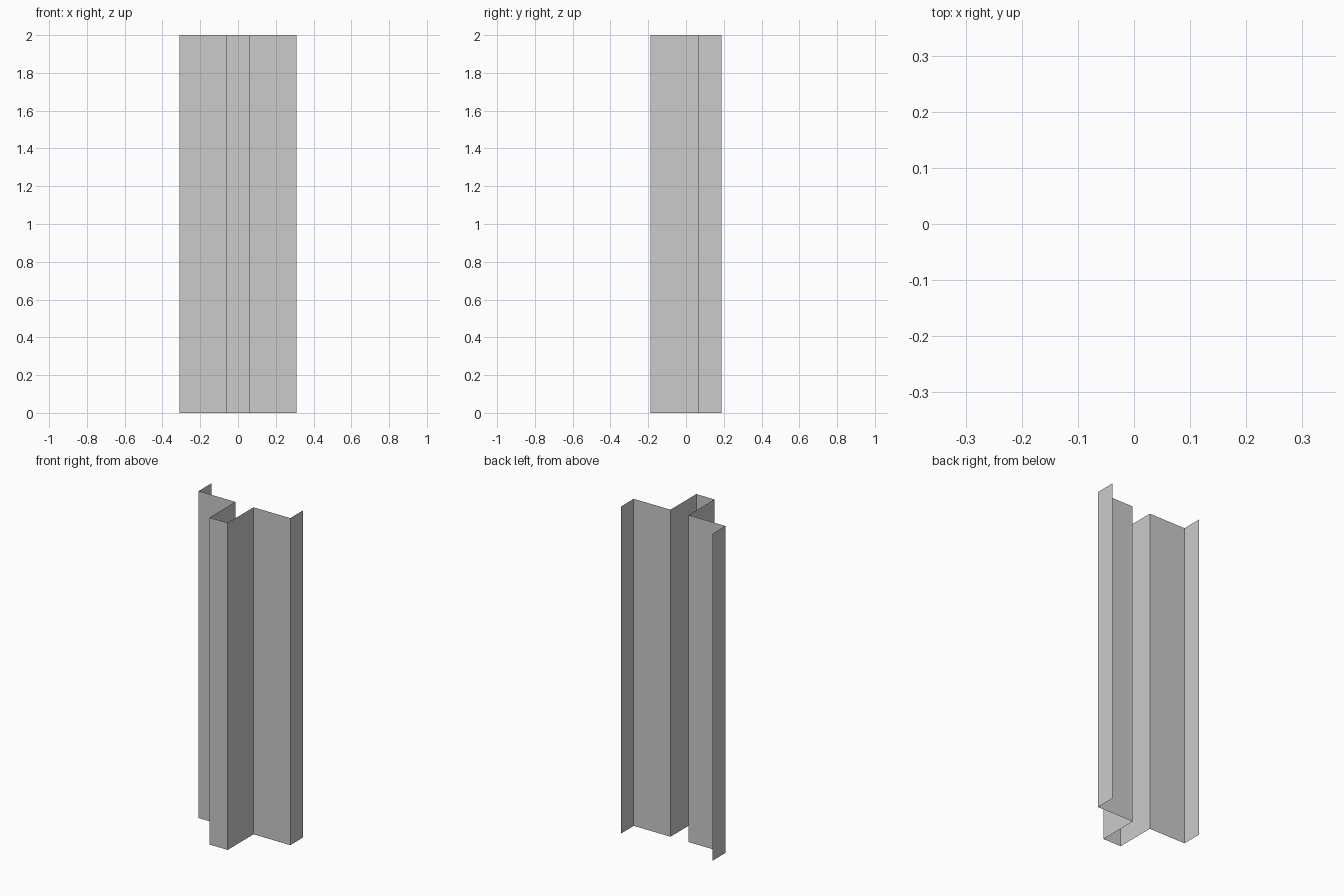
import bpy, bmesh

if "Cube" in bpy.data.objects:
    bpy.data.objects.remove(bpy.data.objects["Cube"])

HEIGHT = 2.0

# Right half of the folded cross-section: channel front, web, flange, lip
half = [(0.0615, -0.1875), (0.0615, 0.0625), (0.31, 0.0625), (0.31, 0.1875)]
profile = [(-x, y) for x, y in reversed(half)] + half

# Open sheet: chain the profile edges, then extrude them upwards
bm = bmesh.new()
verts = [bm.verts.new((x, y, 0)) for x, y in profile]
edges = [bm.edges.new(pair) for pair in zip(verts, verts[1:])]
result = bmesh.ops.extrude_edge_only(bm, edges=edges)
top = [v for v in result["geom"] if isinstance(v, bmesh.types.BMVert)]
bmesh.ops.translate(bm, verts=top, vec=(0, 0, HEIGHT))

# Make the outer side face the front
bm.normal_update()
if any(f.normal.y > 0.5 for f in bm.faces):
    bmesh.ops.reverse_faces(bm, faces=bm.faces[:])

mesh = bpy.data.meshes.new("hat_channel_sheet")
bm.to_mesh(mesh)
bm.free()
sheet = bpy.data.objects.new("hat_channel_sheet", mesh)
bpy.context.collection.objects.link(sheet)
